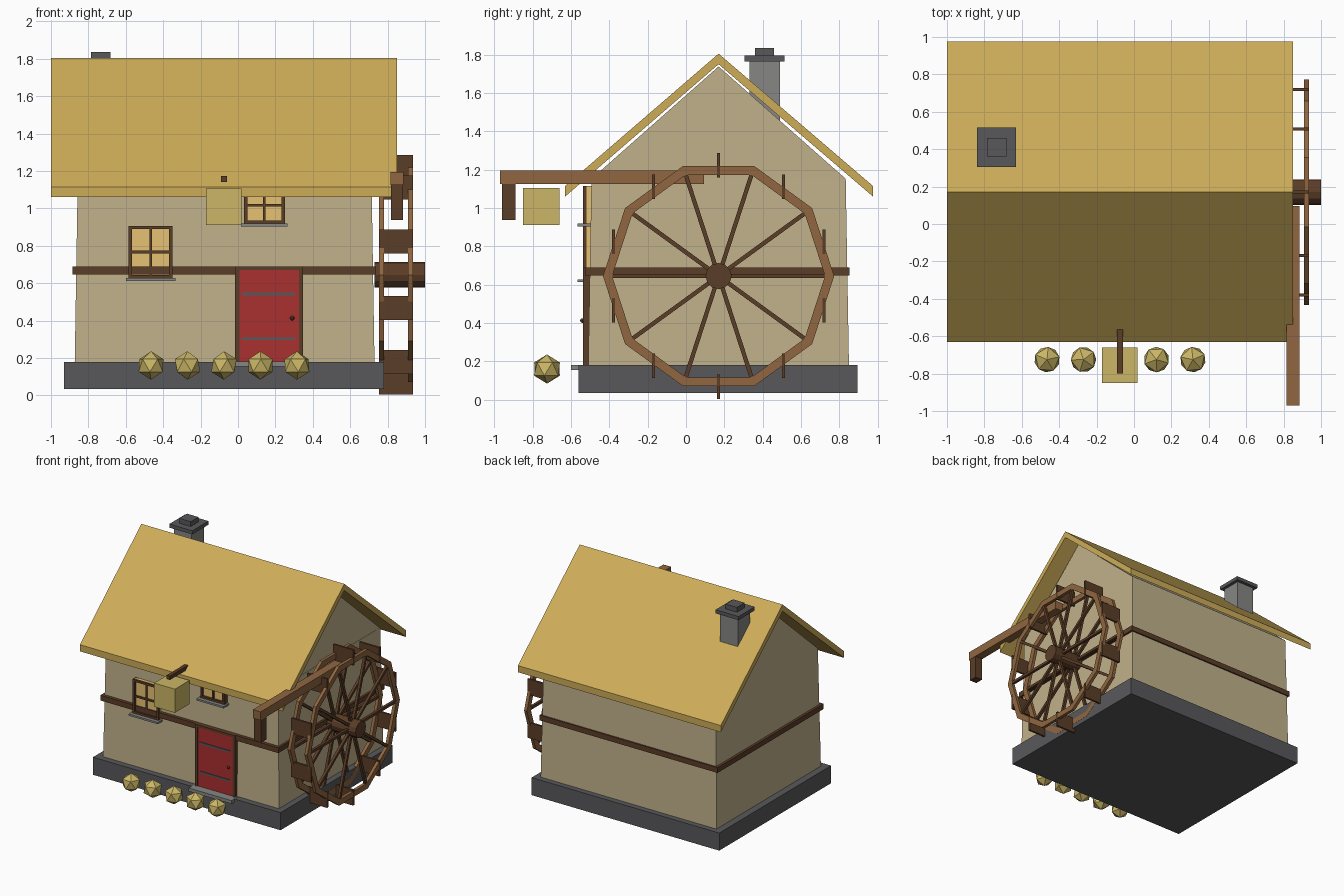
import bpy, bmesh, math, random
from mathutils import Matrix, Vector

if "Cube" in bpy.data.objects:
    bpy.data.objects.remove(bpy.data.objects["Cube"])

random.seed(4)


def mat(name, r, g, b):
    m = bpy.data.materials.new(name)
    m.diffuse_color = (r ** 2.2, g ** 2.2, b ** 2.2, 1)
    m.use_nodes = True
    m.node_tree.nodes["Principled BSDF"].inputs["Base Color"].default_value = m.diffuse_color
    return m


THATCH = mat("thatch", .80, .67, .35)
PLASTER = mat("plaster", .75, .69, .54)
DARK = mat("dark_wood", .36, .25, .17)
WOOD = mat("light_wood", .56, .40, .26)
STONE = mat("dark_stone", .35, .35, .36)
GREY = mat("grey_stone", .52, .52, .51)
RED = mat("red_paint", .66, .20, .20)
PANE = mat("warm_glass", .90, .75, .45)
STRAW = mat("straw", .79, .71, .40)


def finish(name, bm, m):
    bmesh.ops.recalc_face_normals(bm, faces=bm.faces)
    me = bpy.data.meshes.new(name)
    bm.to_mesh(me)
    bm.free()
    ob = bpy.data.objects.new(name, me)
    me.materials.append(m)
    bpy.context.collection.objects.link(ob)
    return ob


def add_box(bm, x, y, z, M=Matrix()):
    c = [(a + b) / 2 for a, b in (x, y, z)]
    s = [b - a for a, b in (x, y, z)]
    bmesh.ops.create_cube(bm, size=1, matrix=M @ Matrix.Translation(c) @ Matrix.Diagonal((*s, 1)))


def box(name, x, y, z, m):
    bm = bmesh.new()
    add_box(bm, x, y, z)
    return finish(name, bm, m)


def prism(name, profile, x0, x1, m):
    """Extrude a (y, z) profile along x."""
    bm = bmesh.new()
    f = bm.faces.new([bm.verts.new((x0, y, z)) for y, z in profile])
    r = bmesh.ops.extrude_face_region(bm, geom=[f])
    bmesh.ops.translate(bm, vec=(x1 - x0, 0, 0),
                        verts=[v for v in r["geom"] if isinstance(v, bmesh.types.BMVert)])
    return finish(name, bm, m)


# foundation and tapered walls
box("foundation", (-.93, .78), (-.56, .895), (.035, .18), STONE)
walls = box("walls", (-.873, .73), (-.51, .85), (.17, 1.155), PLASTER)
for v in walls.data.vertices:
    if v.co.z > 1:
        v.co.x = -.072 + (v.co.x + .072) * .98
        v.co.y = .17 + (v.co.y - .17) * .975
prism("gable", [(-.49, 1.155), (.83, 1.155), (.17, 1.738)], -.857, .712, PLASTER)

# timber band round the house
bm = bmesh.new()
for y in ((-.528, -.49), (.815, .853)):
    add_box(bm, (-.885, .738), y, (.647, .69))
for x in ((-.885, -.85), (.703, .738)):
    add_box(bm, x, (-.49, .815), (.647, .69))
finish("timber_band", bm, DARK)

# roof
prism("roof", [(-.63, 1.115), (.17, 1.805), (.975, 1.115),
               (.975, 1.06), (.17, 1.75), (-.63, 1.06)], -1, .85, THATCH)

# chimney
box("chimney", (-.815, -.655), (.33, .49), (1.44, 1.77), GREY)
box("chimney_cap", (-.84, -.63), (.305, .515), (1.765, 1.795), STONE)
box("chimney_pot", (-.787, -.683), (.36, .46), (1.795, 1.835), STONE)

# door
box("door", (.005, .33), (-.53, -.49), (.18, .672), RED)
bm = bmesh.new()
add_box(bm, (-.015, .008), (-.538, -.49), (.175, .69))
add_box(bm, (.325, .348), (-.538, -.49), (.175, .69))
add_box(bm, (-.015, .348), (-.538, -.49), (.67, .69))
finish("door_frame", bm, DARK)
for i, z in enumerate((.303, .543)):
    box(f"door_strap_{i + 1}", (.022, .305), (-.536, -.52), (z - .008, z + .008), STONE)
bm = bmesh.new()
bmesh.ops.create_uvsphere(bm, u_segments=8, v_segments=6, radius=.012,
                          matrix=Matrix.Translation((.29, -.54, .413)))
finish("door_knob", bm, DARK)
box("door_step", (-.03, .36), (-.60, -.50), (.155, .182), GREY)


# windows
def window(name, x0, x1, z0, z1):
    w = .018
    box(name + "_pane", (x0, x1), (-.519, -.48), (z0, z1), PANE)
    bm = bmesh.new()
    for x in (x0, x1 - w):
        add_box(bm, (x, x + w), (-.537, -.49), (z0, z1))
    for z in (z0, z1 - w):
        add_box(bm, (x0, x1), (-.537, -.49), (z, z + w))
    cx, cz = (x0 + x1) / 2, (z0 + z1) / 2
    add_box(bm, (cx - .007, cx + .007), (-.53, -.49), (z0, z1))
    add_box(bm, (x0, x1), (-.53, -.49), (cz - .007, cz + .007))
    finish(name + "_frame", bm, DARK)
    box(name + "_sill", (x0 - .015, x1 + .015), (-.567, -.49), (z0 - .014, z0 + .001), GREY)


window("left_window", -.585, -.35, .627, .907)
window("upper_window", .032, .25, .918, 1.115)

# water wheel: two ten-sided rims, spokes, upright paddles, hub
CY, CZ, N = .17, .645, 10


def at(angle):
    return Matrix.Translation((0, CY, CZ)) @ Matrix.Rotation(angle, 4, 'X')


for side, x in (("inner", .768), ("outer", .922)):
    bm = bmesh.new()
    rings = []
    for i in range(N):
        d = Vector((0, math.cos(i * math.tau / N), math.sin(i * math.tau / N)))
        rings.append([bm.verts.new(Vector((x + dx, CY, CZ)) + d * r)
                      for dx, r in ((-.013, .555), (-.013, .603), (.013, .603), (.013, .555))])
    for i in range(N):
        a, b = rings[i], rings[(i + 1) % N]
        for j in range(4):
            k = (j + 1) % 4
            bm.faces.new((a[j], a[k], b[k], b[j]))
    finish(f"wheel_rim_{side}", bm, WOOD)
    bm = bmesh.new()
    for i in range(N):
        add_box(bm, (x - .011, x + .011), (.04, .57), (-.011, .011), at(i * math.tau / N))
    finish(f"wheel_spokes_{side}", bm, DARK)

bm = bmesh.new()
for i in range(N):
    a = (i + .5) * math.tau / N
    y, z = CY + .577 * math.cos(a), CZ + .577 * math.sin(a)
    add_box(bm, (.755, .936), (y - .008, y + .008), (z - .064, z + .064))
finish("wheel_paddles", bm, DARK)

bm = bmesh.new()
bmesh.ops.create_cone(bm, cap_ends=True, segments=12, radius1=.068, radius2=.068, depth=.27,
                      matrix=Matrix.Translation((.865, CY, CZ)) @ Matrix.Rotation(math.pi / 2, 4, 'Y'))
finish("wheel_hub", bm, DARK)

# water chute with its hanging post
box("water_chute", (.815, .885), (-.97, .095), (1.125, 1.195), WOOD)
box("chute_post", (.817, .883), (-.96, -.89), (.937, 1.18), DARK)

# hanging bale on an arm
box("bale_arm", (-.09, -.06), (-.80, -.49), (1.14, 1.172), DARK)
box("hanging_bale", (-.17, .02), (-.85, -.66), (.91, 1.105), STRAW)

# row of low-poly bushes
for i in range(5):
    bm = bmesh.new()
    bmesh.ops.create_icosphere(bm, subdivisions=1, radius=.076,
                               matrix=Matrix.Translation((-.465 + .195 * i, -.725, .16))
                               @ Matrix.Rotation(random.uniform(0, 6.28), 4, 'Z'))
    finish(f"bush_{i + 1}", bm, STRAW)
